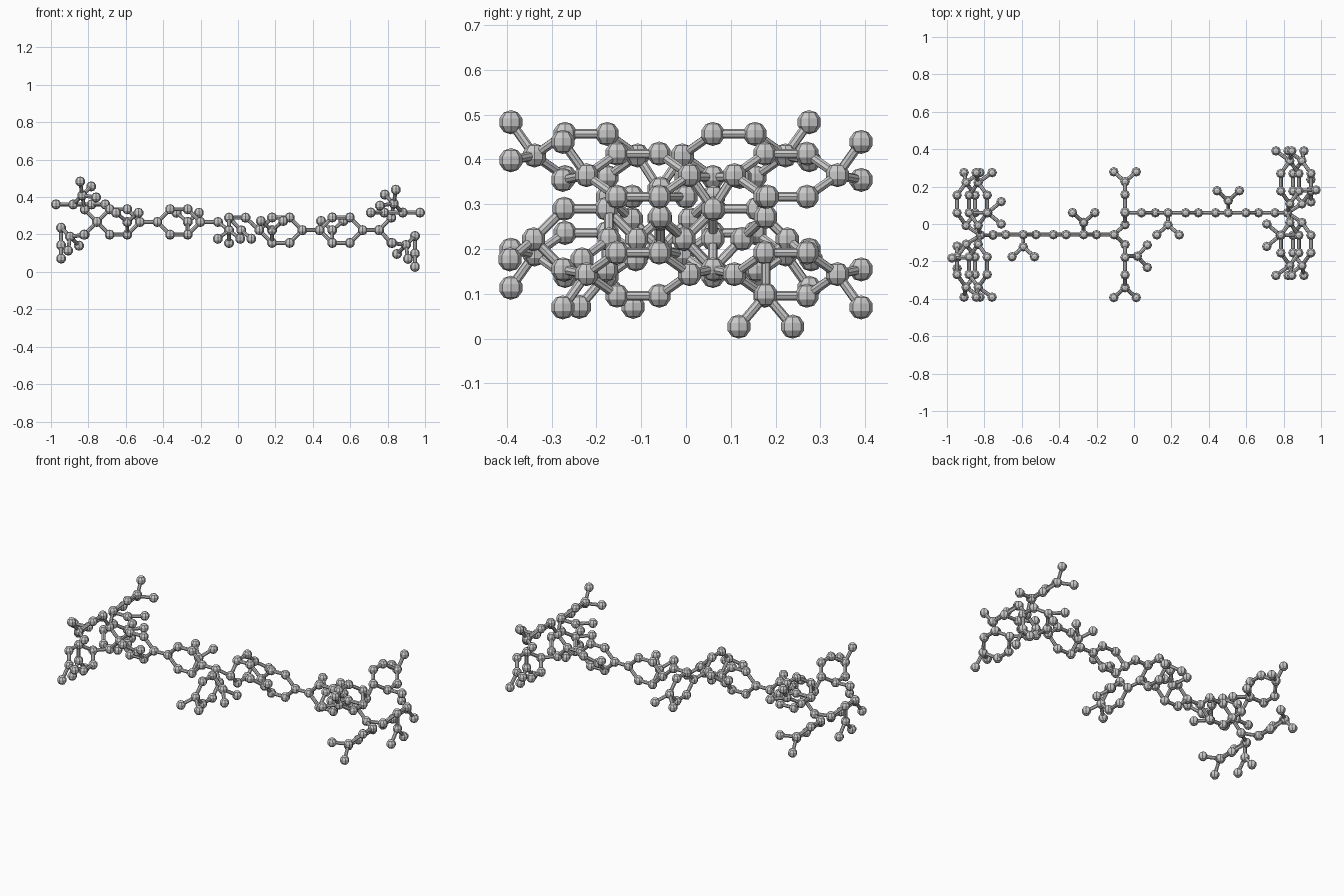
import bpy, bmesh
from mathutils import Vector as V, Matrix

if "Cube" in bpy.data.objects:
    bpy.data.objects.remove(bpy.data.objects["Cube"])

BALL, ROD = 0.027, 0.0105


class Part:
    """Collects balls and rods, then becomes one flat-shaded object."""

    def __init__(self, name, place=lambda p: p):
        self.name, self.place, self.balls, self.bm = name, place, [], bmesh.new()

    def ball(self, p):
        q = self.place(V(p))
        if all((q - b).length > 0.01 for b in self.balls):
            self.balls.append(q)
            bmesh.ops.create_uvsphere(self.bm, u_segments=8, v_segments=5, radius=BALL,
                                      matrix=Matrix.Translation(q))

    def rod(self, a, b):
        a, b = self.place(V(a)), self.place(V(b))
        d = b - a
        m = Matrix.Translation((a + b) / 2) @ d.to_track_quat('Z', 'Y').to_matrix().to_4x4()
        bmesh.ops.create_cone(self.bm, cap_ends=False, segments=8, radius1=ROD,
                              radius2=ROD, depth=d.length, matrix=m)

    def link(self, *pts):
        for p in pts:
            self.ball(p)
        for a, b in zip(pts, pts[1:]):
            self.rod(a, b)

    def ring(self, c, axis, up):
        """Squashed hexagon: tips along axis, flat sides along up."""
        c, a, u = V(c), V(axis), V(up) * 0.068
        pts = [c - a * .115, c - a * .047 + u, c + a * .047 + u,
               c + a * .115, c + a * .047 - u, c - a * .047 - u]
        self.link(*pts, pts[0])
        return pts

    def fork(self, stem, offset, spread):
        """Two prongs leaving a stem ball."""
        s = V(stem)
        for k in (1, -1):
            self.link(s, s + V(offset) + V(spread) * k)

    def finish(self):
        me = bpy.data.meshes.new(self.name)
        self.bm.to_mesh(me)
        self.bm.free()
        bpy.context.collection.objects.link(bpy.data.objects.new(self.name, me))


# Arms: two rings each, every ring with a forked side branch
def arm(name, y, z, rings, ends):
    p = Part(name)
    made = []
    for x, forkx, s in rings:
        made.append(p.ring((x, y, z), (1, 0, 0), (0, 0, 1)))
        fx = x + forkx * .047
        stem = (fx, y + s * .065, z)
        p.link((fx, y, z - .068), stem)
        p.fork(stem, (0, s * .053, .049), (.06, 0, 0))
    p.link(made[0][3], made[1][0])
    for a, b in ends(made):
        p.link(a, b)
    p.finish()


HUB_N = (-.107, -.057, .267)
arm("left_arm", -.057, .267, [(-.639, 1, -1), (-.316, 1, 1)],
    lambda m: [(m[1][3], HUB_N)])
arm("right_arm", .06, .223, [(.229, -1, -1), (.551, -1, 1)],
    lambda m: [(m[1][3], (.754, .06, .223)), (m[0][0], (.04, .06, .29)),
               ((.04, .06, .29), (-.048, .06, .29))])

# Centre: two upright rings lying along y, joined at one node
c = Part("centre_cluster")
for s in (1, -1):
    r = c.ring((-.048, -.057 + s * .168, .222), (0, s, 0), (0, 0, 1))
    c.link(HUB_N, r[0])
    c.fork(r[3], (0, s * .053, -.045), (.06, 0, 0))
stem = (.018, -.172, .222)
c.link((-.048, -.172, .29), stem)
c.fork(stem, (.053, 0, -.045), (0, .06, 0))
c.finish()


# Ends: a hub, two nodes and four tilted rings; the left is the right turned half round
def end(name, place):
    p = Part(name, place)
    hub = (.754, .06, .224)
    h = .7071
    tiers = [((.82, .06, .155), (.898, .144), (h, h), (h, -h)),
             ((.82, .06, .290), (.833, .365), (h, -h), (h, h))]
    for node, (cx, cz), (ux, uz), (nx, nz) in tiers:
        p.link(hub, node)
        for s in (1, -1):
            r = p.ring((cx, .058 + s * .165, cz), (0, s, 0), (ux, 0, uz))
            p.link(node, r[0])
            p.fork(r[3], (-.045 * ux, s * .053, -.045 * uz), (.06 * nx, 0, .06 * nz))
    # side branches
    p.link((.946, .178, .192), (.946, .178, .098))
    p.fork((.946, .178, .098), (0, 0, -.071), (0, .06, 0))
    p.link((.881, -.06, .317), (.782, -.06, .317))
    p.fork((.782, -.06, .317), (-.072, 0, 0), (0, .06, 0))
    p.link((.881, .178, .317), (.973, .182, .317))
    p.finish()


end("right_end_cluster", lambda p: p)
end("left_end_cluster", lambda p: V((-p.x, -p.y, p.z + .044)))
